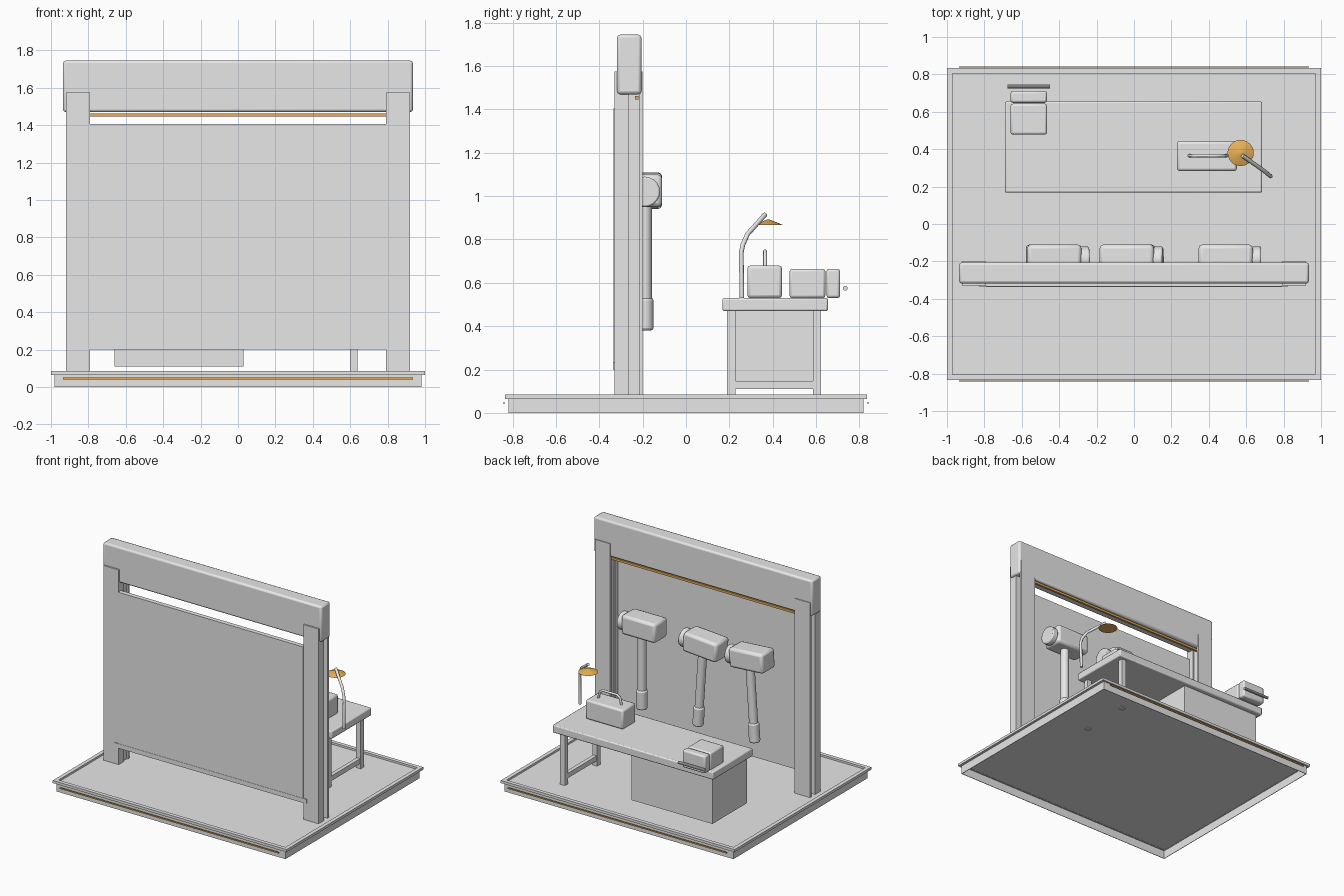
import bpy, bmesh, math
from mathutils import Vector, Matrix

cube = bpy.data.objects.get("Cube")
if cube:
    bpy.data.objects.remove(cube, do_unlink=True)


def material(name, rgb):
    m = bpy.data.materials.new(name)
    m.use_nodes = True
    m.diffuse_color = (*rgb, 1)
    m.node_tree.nodes["Principled BSDF"].inputs["Base Color"].default_value = (*rgb, 1)
    return m


GREY = material("light grey", (0.8, 0.8, 0.8))
GOLD = material("warm gold", (1.0, 0.54, 0.12))


def finish(name, bm, mat=GREY, bevel=0, smooth=False):
    bmesh.ops.recalc_face_normals(bm, faces=bm.faces)
    mesh = bpy.data.meshes.new(name)
    bm.to_mesh(mesh)
    bm.free()
    mesh.materials.append(mat)
    ob = bpy.data.objects.new(name, mesh)
    bpy.context.collection.objects.link(ob)
    if bevel:
        mod = ob.modifiers.new("bevel", 'BEVEL')
        mod.width, mod.segments, mod.limit_method = bevel, 2, 'ANGLE'
    if smooth or bevel:
        bpy.ops.object.select_all(action='DESELECT')
        ob.select_set(True)
        bpy.context.view_layer.objects.active = ob
        bpy.ops.object.shade_smooth_by_angle(angle=math.radians(35))
    return ob


def box(name, xs, ys, zs, mat=GREY, bevel=0, open_bottom=False):
    bm = bmesh.new()
    bmesh.ops.create_cube(bm, size=1)
    for v in bm.verts:
        v.co = [(lo + hi) / 2 + c * (hi - lo) for c, (lo, hi) in zip(v.co, (xs, ys, zs))]
    if open_bottom:
        bm.normal_update()
        bmesh.ops.delete(bm, geom=[f for f in bm.faces if f.normal.z < -0.9], context='FACES')
    return finish(name, bm, mat, bevel)


def rod(name, start, end, r1, r2=None, mat=GREY, sides=20, bevel=0):
    """Cylinder or cone between two points."""
    a, b = Vector(start), Vector(end)
    bm = bmesh.new()
    turn = (b - a).to_track_quat('Z', 'Y').to_matrix().to_4x4()
    bmesh.ops.create_cone(bm, cap_ends=True, segments=sides, radius1=r1,
                          radius2=r1 if r2 is None else r2, depth=(b - a).length,
                          matrix=Matrix.Translation((a + b) / 2) @ turn)
    return finish(name, bm, mat, bevel, True)


def tube(name, points, radius):
    curve = bpy.data.curves.new(name, 'CURVE')
    curve.dimensions = '3D'
    curve.bevel_depth, curve.bevel_resolution, curve.use_fill_caps = radius, 2, True
    spline = curve.splines.new('POLY')
    spline.points.add(len(points) - 1)
    for p, co in zip(spline.points, points):
        p.co = (*co, 1)
    curve.materials.append(GREY)
    ob = bpy.data.objects.new(name, curve)
    bpy.context.collection.objects.link(ob)


# Platform: hollow tray, raised rim and gold strips
tray = box("platform_tray", (-.98, .98), (-.82, .82), (0, .07), open_bottom=True)
shell = tray.modifiers.new("shell", 'SOLIDIFY')
shell.thickness, shell.offset = .006, -1
for s, side in ((-1, "right"), (1, "left")):
    box(side + "_rim", sorted((s * .97, s)), (-.835, .835), (.065, .085))
for s, side in ((-1, "front"), (1, "back")):
    box(side + "_rim", (-.97, .97), sorted((s * .805, s * .835)), (.065, .085))
    box(side + "_strip", (-.935, .935), sorted((s * .837, s * .842)), (.04, .05), GOLD)

# Shutter frame: layered posts, header beam, light bar
for s, side in ((-1, "right"), (1, "left")):
    wide = sorted((s * .79, s * .92))
    box(side + "_post_front", wide, (-.33, -.262), (.07, 1.575))
    box(side + "_post_back", wide, (-.218, -.2), (.07, 1.575))
    box(side + "_post_web", sorted((s * .8, s * .88)), (-.262, -.218), (.07, 1.5))
box("header_beam", (-.935, .935), (-.318, -.206), (1.47, 1.745), bevel=.014)
box("light_bar", (-.89, .89), (-.236, -.22), (1.445, 1.462), GOLD)
box("shutter", (-.79, .79), (-.335, -.3), (.2, 1.405))
box("shutter_bottom_bar", (-.825, .82), (-.337, -.305), (.2, .235))

# Hanging mallets, each tilted a little about its head
for i, (x, tilt) in enumerate(((-.41, 4), (-.015, -4), (.51, 0)), 1):
    parts = [
        box(f"mallet_{i}_head", (-.165, .125), (-.08, .08), (-.075, .075), bevel=.02),
        rod(f"mallet_{i}_face", (.12, 0, -.005), (.17, 0, -.005), .07, bevel=.008),
        rod(f"mallet_{i}_handle", (0, 0, -.5), (0, 0, -.06), .032),
        rod(f"mallet_{i}_grip", (0, 0, -.645), (0, 0, -.495), .04, bevel=.012),
    ]
    for p in parts:
        p.matrix_world = (Matrix.Translation((x, -.19, 1.025))
                          @ Matrix.Rotation(math.radians(tilt), 4, 'Y'))

# Workbench
box("bench_top", (-.69, .685), (.168, .655), (.47, .53), bevel=.008)
box("bench_cabinet", (-.66, .03), (.2, .62), (.11, .475))
for name, y in (("front", .19), ("back", .585)):
    box(f"bench_{name}_leg", (.6, .64), (y, y + .038), (.06, .475))
box("bench_leg_rail", (.605, .635), (.22, .59), (.11, .148))

# Toolbox with carrying handle
box("toolbox", (.23, .55), (.283, .443), (.53, .68), bevel=.014)
tube("toolbox_handle", [(.295, .365, .675), (.31, .365, .73), (.335, .365, .746),
                        (.455, .365, .746), (.48, .365, .73), (.495, .365, .675)], .009)

# Bench vise
box("vise_body", (-.66, -.465), (.478, .643), (.53, .665), bevel=.012)
box("vise_jaw", (-.66, -.465), (.648, .711), (.53, .665), bevel=.012)
rod("vise_bar", (-.675, .735, .575), (-.45, .735, .575), .011, sides=10)

# Lamp
tube("lamp_stem", [(.725, .258, .53), (.73, .255, .74), (.722, .262, .775),
                   (.695, .284, .825), (.58, .365, .915)], .011)
rod("lamp_shade", (.57, .38, .866), (.57, .38, .892), .07, .006, GOLD, 24)
